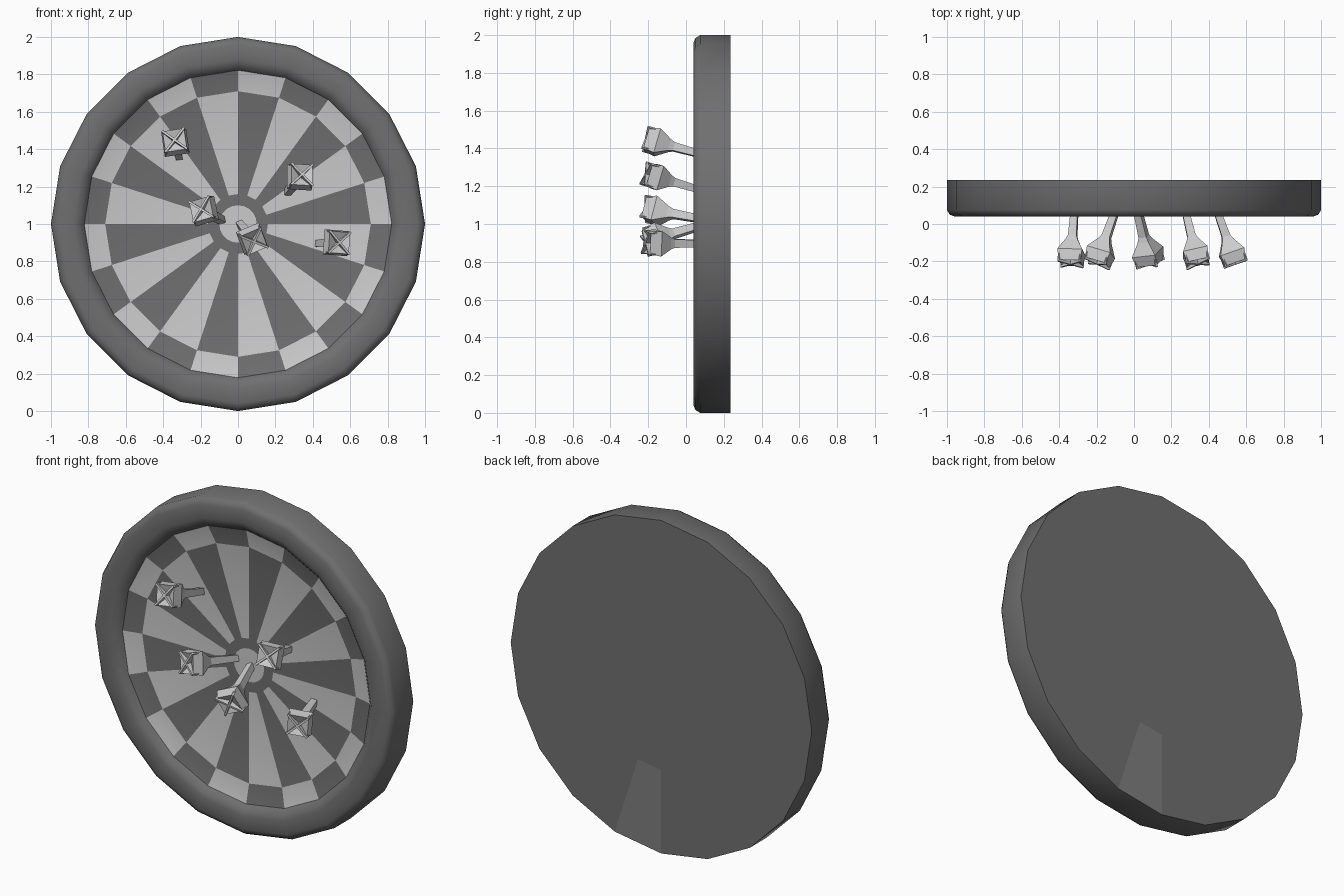
import bpy, bmesh, math
from mathutils import Vector, Matrix

if "Cube" in bpy.data.objects:
    bpy.data.objects.remove(bpy.data.objects["Cube"])

SIDES = 20


def mat(name, v):
    m = bpy.data.materials.new(name)
    m.diffuse_color = (v, v, v, 1)
    m.use_nodes = True
    m.node_tree.nodes["Principled BSDF"].inputs["Base Color"].default_value = m.diffuse_color
    return m


DARK, LIGHT, PATCH = mat("dark", 0.16), mat("light", 0.8), mat("patch", 0.21)


def finish(bm, name, mats=(), angle=None):
    me = bpy.data.meshes.new(name)
    bm.to_mesh(me)
    bm.free()
    ob = bpy.data.objects.new(name, me)
    bpy.context.collection.objects.link(ob)
    for m in mats:
        me.materials.append(m)
    if angle:
        bpy.ops.object.select_all(action='DESELECT')
        ob.select_set(True)
        bpy.context.view_layer.objects.active = ob
        bpy.ops.object.shade_smooth_by_angle(angle=math.radians(angle))
    return ob


def lathe(name, profile, pick, mats, angle):
    """Turn (radius, y) points about the board axis; segment 0 starts at the top, clockwise."""
    bm = bmesh.new()
    rings = []
    for r, y in profile:
        if r == 0:
            rings.append([bm.verts.new((0, y, 1))] * SIDES)
        else:
            rings.append([bm.verts.new((r * math.sin(i * math.tau / SIDES), y,
                                        1 + r * math.cos(i * math.tau / SIDES)))
                          for i in range(SIDES)])
    for b, (p, q) in enumerate(zip(rings, rings[1:])):
        for i in range(SIDES):
            j = (i + 1) % SIDES
            vs = list(dict.fromkeys((p[i], q[i], q[j], p[j])))
            bm.faces.new(vs).material_index = pick(b, i)
    bmesh.ops.recalc_face_normals(bm, faces=bm.faces)
    # open shells: make sure the centre of the dish faces forward
    if name == "target_face" and sum(f.normal.y for f in bm.faces) > 0:
        bmesh.ops.reverse_faces(bm, faces=bm.faces)
    return finish(bm, name, mats, angle)


# frame: back plate, side wall and rounded front rim
lathe("frame",
      [(0, .235), (.5, .235), (1, .235), (1, .075), (.985, .05), (.96, .04),
       (.88, .04), (.85, .05), (.82, .08), (.80, .13), (0, .13)],
      lambda b, i: 1 if (b, i) == (1, 9) else 0, (DARK, PATCH), 40)


# target face: alternating wedges, outer ring in opposite tones, bullseye
def tone(b, i):
    return ((i + 1) % 2, i % 2, 0, 1)[b]


lathe("target_face", [(.822, .078), (.71, .105), (.16, .105), (.1, .105), (0, .105)],
      tone, (DARK, LIGHT), 30)


# darts: slim square shaft flaring into a four-sided flight with a crossed end
def dart(n, tip, tail, roll):
    a, b = Vector((tip[0], .11, tip[1])), Vector((tail[0], -.16, tail[1]))
    axis = (b - a).normalized()
    length = (b - a).length
    u = Vector((1, 0, 0))
    u = (u - axis * u.dot(axis)).normalized()
    v = axis.cross(u)
    rot = math.radians(roll)

    def pt(r, k, t):
        w = math.radians(45 + 90 * k) + rot
        return a + axis * t + (u * math.cos(w) + v * math.sin(w)) * r

    bm = bmesh.new()
    stations = [(.025, 0), (.032, length - .10), (.045, length - .075),
                (.095, length - .01), (.082, length + .05)]
    rings = [[bm.verts.new(pt(r, k, t)) for k in range(4)] for r, t in stations]
    bm.faces.new(rings[0])
    for p, q in zip(rings, rings[1:]):
        for k in range(4):
            bm.faces.new((p[k], p[(k + 1) % 4], q[(k + 1) % 4], q[k]))
    pit = bm.verts.new(a + axis * (length + .02))
    for k in range(4):
        bm.faces.new((rings[-1][k], rings[-1][(k + 1) % 4], pit))
    # crossed vanes
    for k in range(2):
        d = (pt(1, k, 0) - a)
        m = Matrix((d, axis.cross(d), axis)).transposed().to_4x4()
        m.translation = a + axis * (length + .03)
        bmesh.ops.create_cube(bm, size=1, matrix=m @ Matrix.Diagonal((.168, .012, .06, 1)))
    bmesh.ops.recalc_face_normals(bm, faces=bm.faces)
    finish(bm, f"dart_{n}")


for n, args in enumerate([((-.315, 1.36), (-.335, 1.435), 8),
                          ((.265, 1.17), (.33, 1.25), 0),
                          ((-.085, 1.02), (-.18, 1.07), 12),
                          ((.01, 1.0), (.075, .92), 20),
                          ((.43, .895), (.525, .9), -4)], 1):
    dart(n, *args)
